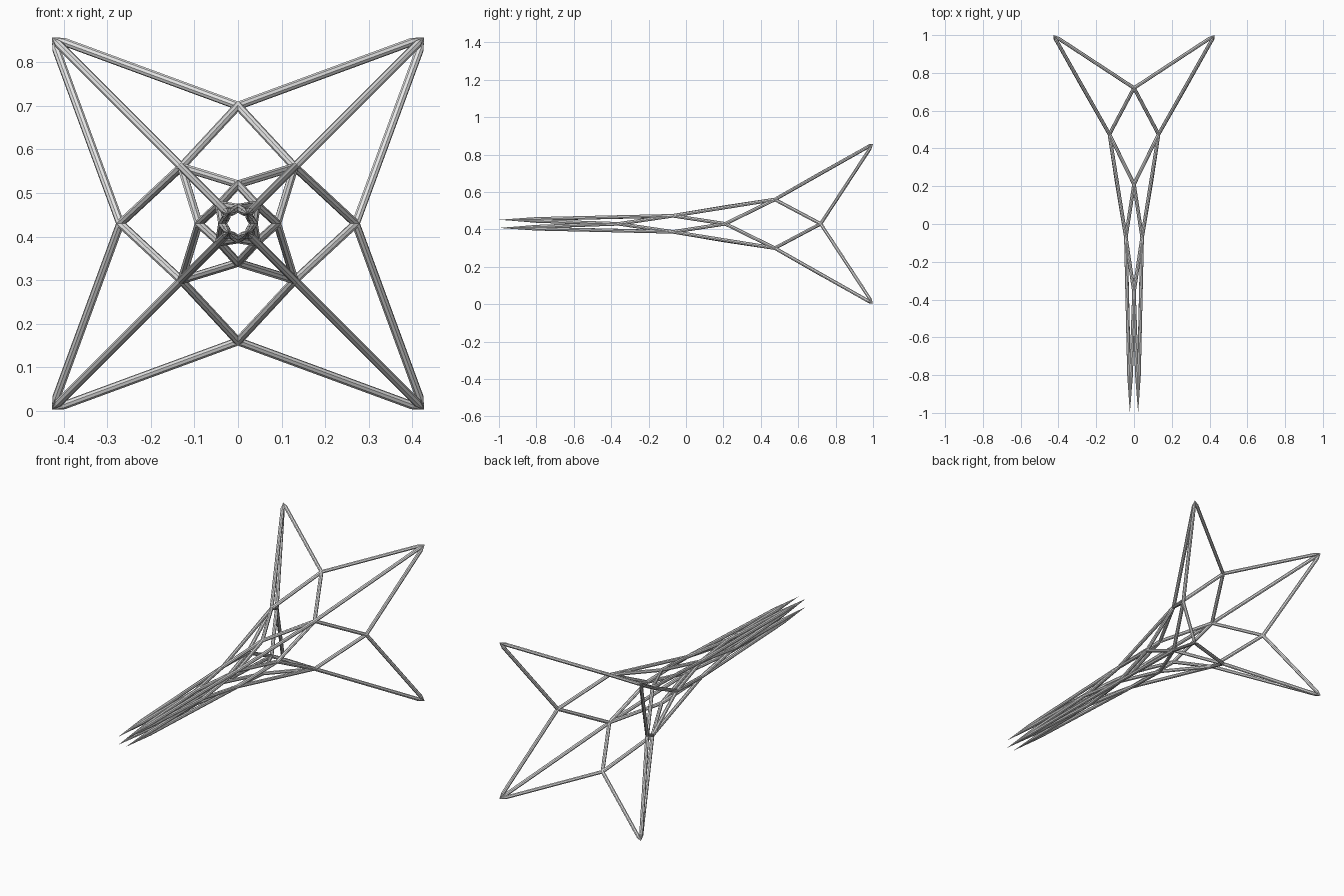
import bpy, math
from mathutils import Vector

cube = bpy.data.objects.get("Cube")
if cube:
    bpy.data.objects.remove(cube, do_unlink=True)

grey = bpy.data.materials.new("light grey")
grey.use_nodes = True
GREY = (0.8, 0.8, 0.8, 1)
grey.diffuse_color = GREY
grey.node_tree.nodes["Principled BSDF"].inputs["Base Color"].default_value = GREY

CENTRE_Z = 0.43
RADIUS = 0.0095

# Rings from the wide back to the narrow front: (y, half extent).
# Even rings sit on the diagonals, odd rings on the axes.
RINGS = [(1.0, 0.427), (0.72, 0.27), (0.475, 0.13), (0.21, 0.09),
         (-0.07, 0.043), (-0.36, 0.036), (-1.0, 0.022)]
# Length of the pointed bar ends at the outermost rings
POINTS = {0: 0.035, len(RINGS) - 1: 0.2}


def node(ring, i):
    y, r = RINGS[ring]
    if ring % 2 == 0:
        r *= math.sqrt(2)
    angle = math.pi / 2 * i + (math.pi / 4 if ring % 2 == 0 else 0)
    return Vector((r * math.cos(angle), y, CENTRE_Z + r * math.sin(angle)))


def bar(name, a, b, end_radius):
    """Straight eight-sided bar from a to b, narrowing to end_radius."""
    d = b - a
    bpy.ops.mesh.primitive_cone_add(vertices=8, radius1=RADIUS, radius2=end_radius,
                                    depth=d.length, location=(a + b) / 2)
    obj = bpy.context.object
    obj.name = name
    obj.rotation_euler = d.to_track_quat('Z', 'Y').to_euler()
    obj.data.materials.append(grey)


def strut(name, start, end, ring):
    """Bar ending at a node of the given ring, pointed on the outermost rings."""
    if ring in POINTS:
        neck = end + (start - end).normalized() * POINTS[ring]
        bar(name + "_point", neck, end, 0)
        end = neck
    bar(name, start, end, RADIUS)


for ring in range(0, len(RINGS), 2):
    for i in range(4):
        corner = node(ring, i)
        # Ribs running along the four corners, from the inner node outwards
        if ring == 0:
            strut("corner_rib", node(2, i), corner, 0)
        elif ring > 2:
            strut("corner_rib", node(ring - 2, i), corner, ring)
        # Crossing braces to the neighbouring axis rings
        for other in (ring - 1, ring + 1):
            if 0 <= other < len(RINGS):
                for side in (i, i + 1):
                    strut("cross_brace", node(other, side), corner, ring)
